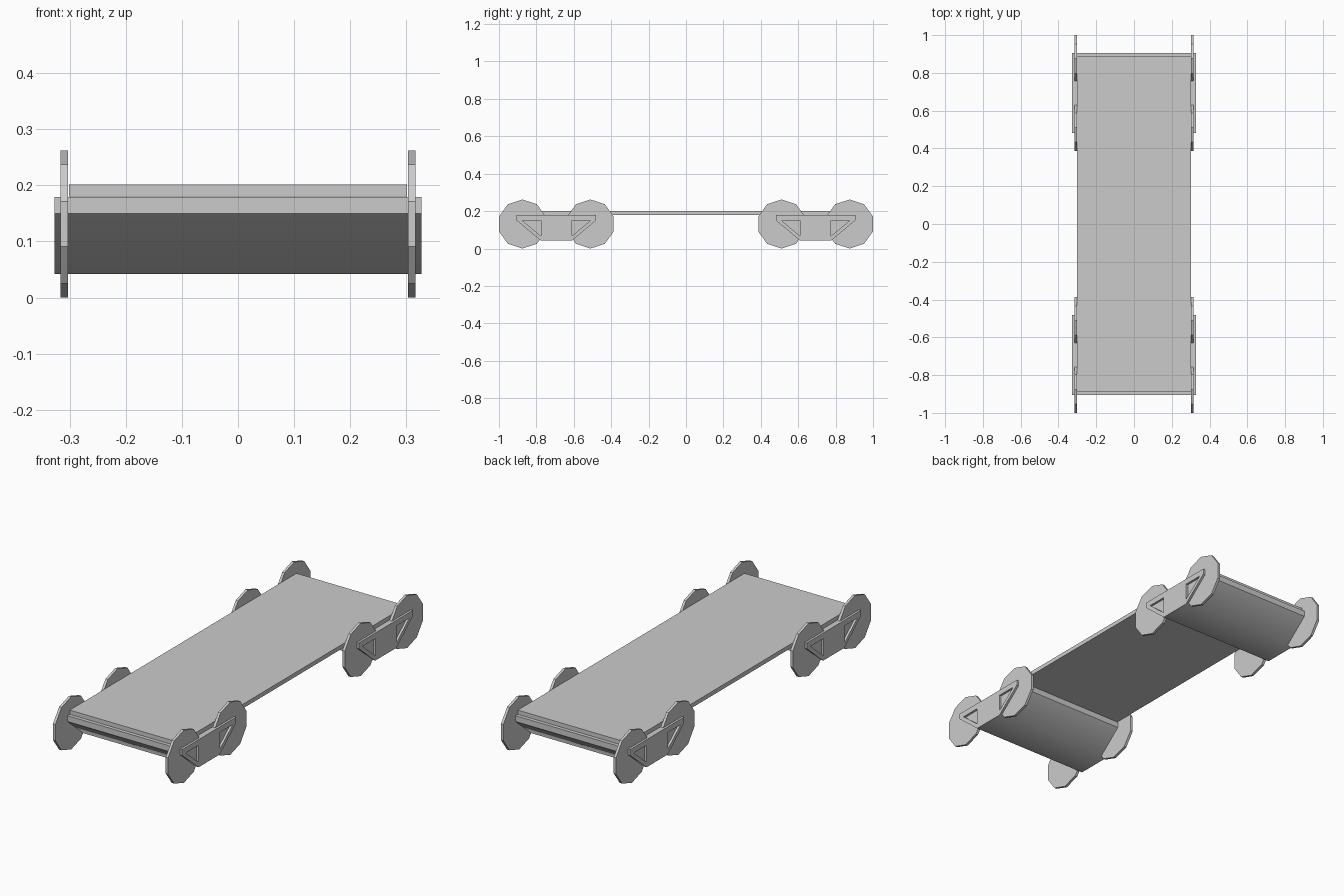
import bpy, bmesh, math

if "Cube" in bpy.data.objects:
    bpy.data.objects.remove(bpy.data.objects["Cube"])

BOGIE_Y, WHEEL_DY, WHEEL_R = 0.693, 0.182, 0.131


def prism(name, profile, x0, x1):
    """Extrude a (y, z) profile along x from x0 to x1."""
    bm = bmesh.new()
    face = bm.faces.new([bm.verts.new((x0, y, z)) for y, z in profile])
    ext = bmesh.ops.extrude_face_region(bm, geom=[face])
    verts = [v for v in ext["geom"] if isinstance(v, bmesh.types.BMVert)]
    bmesh.ops.translate(bm, verts=verts, vec=(x1 - x0, 0, 0))
    bmesh.ops.recalc_face_normals(bm, faces=bm.faces)
    mesh = bpy.data.meshes.new(name)
    bm.to_mesh(mesh)
    bm.free()
    ob = bpy.data.objects.new(name, mesh)
    bpy.context.collection.objects.link(ob)
    return ob


def cut(ob, cutter):
    """Apply a boolean difference and discard the cutter."""
    bpy.context.view_layer.objects.active = ob
    mod = ob.modifiers.new("cut", "BOOLEAN")
    mod.operation, mod.solver, mod.object = "DIFFERENCE", "EXACT", cutter
    bpy.ops.object.modifier_apply(modifier=mod.name)
    bpy.data.objects.remove(cutter, do_unlink=True)


# Flat deck
prism("deck", [(-0.889, 0.18), (0.889, 0.18), (0.889, 0.201), (-0.889, 0.201)], -0.301, 0.301)

for end, ey in (("front", -BOGIE_Y), ("back", BOGIE_Y)):
    # Full-width truck body with sloped ends
    half = [(0.083, 0.042), (0.212, 0.15), (0.212, 0.179)]
    profile = [(ey + y, z) for y, z in half] + [(ey - y, z) for y, z in reversed(half)]
    body = prism(end + "_truck", profile, -0.327, 0.327)

    for side in (-1, 1):
        for s in (-1, 1):
            # Triangular recess in the truck side
            tri = [(ey + s * y, z) for y, z in ((0.083, 0.151), (0.184, 0.151), (0.083, 0.067))]
            cut(body, prism("recess_cutter", tri, side * 0.305, side * 0.35))

            # Ten-sided wheel disc, corner at the top
            ring = []
            for i in range(10):
                a = math.radians(36 * i)
                ring.append((ey + s * WHEEL_DY + WHEEL_R * math.sin(a),
                             WHEEL_R + WHEEL_R * math.cos(a)))
            prism(end + "_wheel", ring, side * 0.303, side * 0.316)

    # Rounded shading on the underside only
    bpy.ops.object.select_all(action="DESELECT")
    body.select_set(True)
    bpy.context.view_layer.objects.active = body
    bpy.ops.object.shade_smooth_by_angle(angle=math.radians(45))
